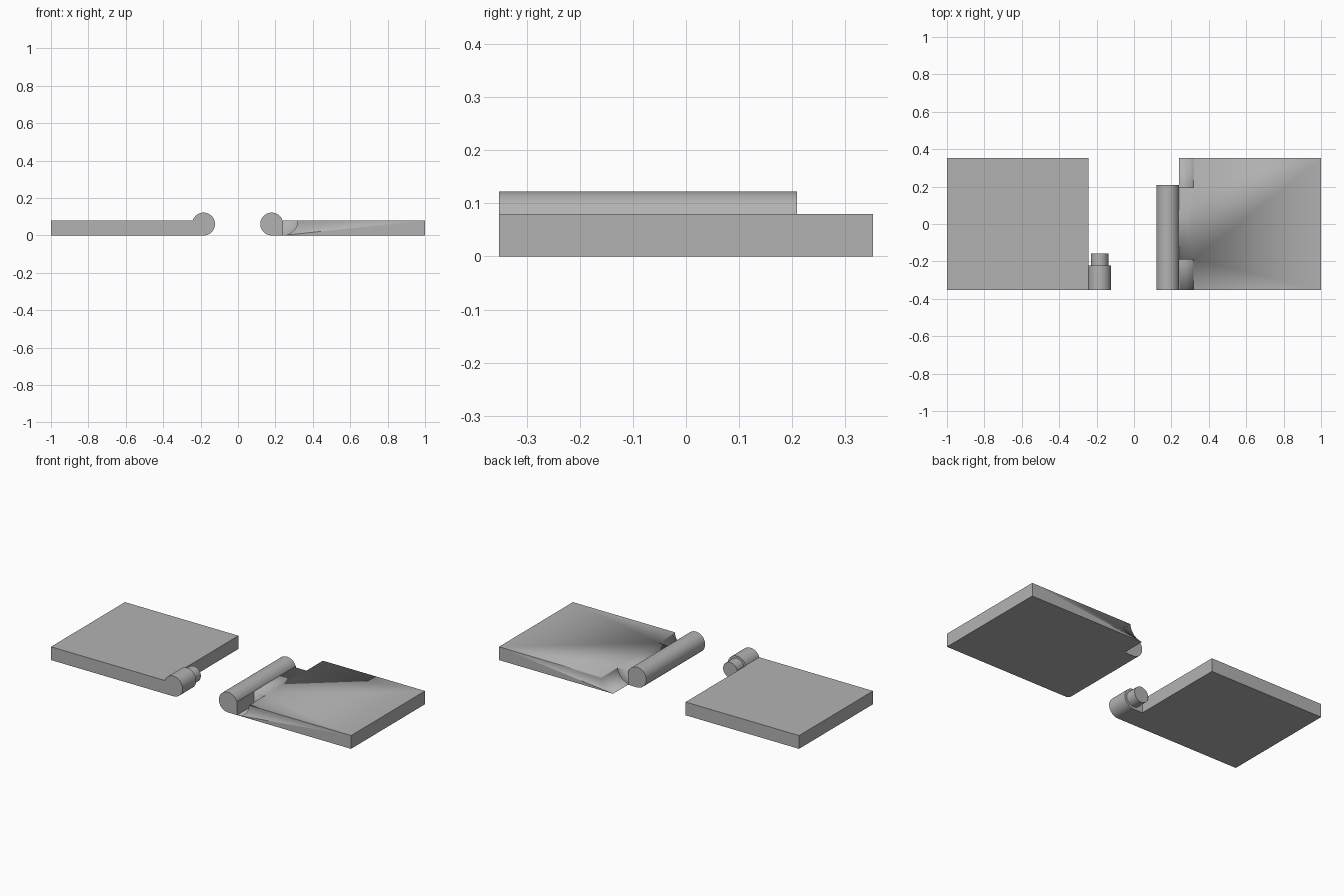
import bpy, bmesh, math

cube = bpy.data.objects.get("Cube")
if cube:
    bpy.data.objects.remove(cube, do_unlink=True)

HALF_Y = 0.352      # half depth of both leaves
THICK = 0.08        # leaf thickness
RADIUS = 0.061      # barrel radius
LEFT_X, RIGHT_X = -0.184, 0.18   # barrel axes
REACH = 0.06        # axis to leaf edge

grey = bpy.data.materials.new("plain_grey")
grey.use_nodes = True
grey.diffuse_color = (0.45, 0.45, 0.45, 1)
grey.node_tree.nodes["Principled BSDF"].inputs["Base Color"].default_value = (0.45, 0.45, 0.45, 1)


def extrude(name, outline, y0, y1):
    """Extrude an (x, z) outline along y into a solid."""
    bm = bmesh.new()
    face = bm.faces.new([bm.verts.new((x, y0, z)) for x, z in outline])
    out = bmesh.ops.extrude_face_region(bm, geom=[face])
    verts = [g for g in out["geom"] if isinstance(g, bmesh.types.BMVert)]
    bmesh.ops.translate(bm, verts=verts, vec=(0, y1 - y0, 0))
    bmesh.ops.recalc_face_normals(bm, faces=bm.faces)
    mesh = bpy.data.meshes.new(name)
    bm.to_mesh(mesh)
    bm.free()
    mesh.materials.append(grey)
    obj = bpy.data.objects.new(name, mesh)
    bpy.context.collection.objects.link(obj)
    bpy.ops.object.select_all(action="DESELECT")
    obj.select_set(True)
    bpy.context.view_layer.objects.active = obj
    bpy.ops.object.shade_smooth_by_angle(angle=math.radians(30))
    return obj


def arc(cx, cz, r, a0, a1, steps, side=1):
    angles = [a0 + (a1 - a0) * i / steps for i in range(steps + 1)]
    return [(cx + side * r * math.cos(a), cz + r * math.sin(a)) for a in angles]


def circle(cx, cz, r, steps=64):
    return arc(cx, cz, r, 0, math.tau, steps)[:-1]


def slab(x0, x1):
    return [(x0, 0), (x1, 0), (x1, THICK), (x0, THICK)]


def barrel(cx, side):
    """Round barrel with a square foot that meets the leaf on the given side."""
    meet = math.asin((THICK - RADIUS) / RADIUS)
    pts = arc(cx, RADIUS, RADIUS, 1.5 * math.pi, meet, 48, side)
    return pts + [(cx + side * REACH, THICK), (cx + side * REACH, 0)]


# Leaf with the short knuckle and pin
extrude("pin_leaf", slab(-1, LEFT_X - REACH), -HALF_Y, HALF_Y)
extrude("pin_knuckle", barrel(LEFT_X, -1), -HALF_Y, -0.222)
extrude("hinge_pin", circle(LEFT_X, RADIUS, 0.047), -0.222, -0.158)

# Leaf with the long barrel
edge = RIGHT_X + REACH
leaf = extrude("barrel_leaf", slab(edge, 1), -HALF_Y, HALF_Y)
extrude("long_barrel", barrel(RIGHT_X, 1), -HALF_Y, 0.209)

# Rounded clearance scoops at both ends of the barrel leaf
for name, y0, y1 in (("front_scoop_cutter", -0.4, -0.19), ("back_scoop_cutter", 0.195, 0.4)):
    cutter = extrude(name, circle(edge, THICK, THICK - 0.0005), y0, y1)
    cut = leaf.modifiers.new(name, "BOOLEAN")
    cut.operation = "DIFFERENCE"
    cut.solver = "EXACT"
    cut.object = cutter
    cutter.display_type = "WIRE"
    cutter.hide_render = True
